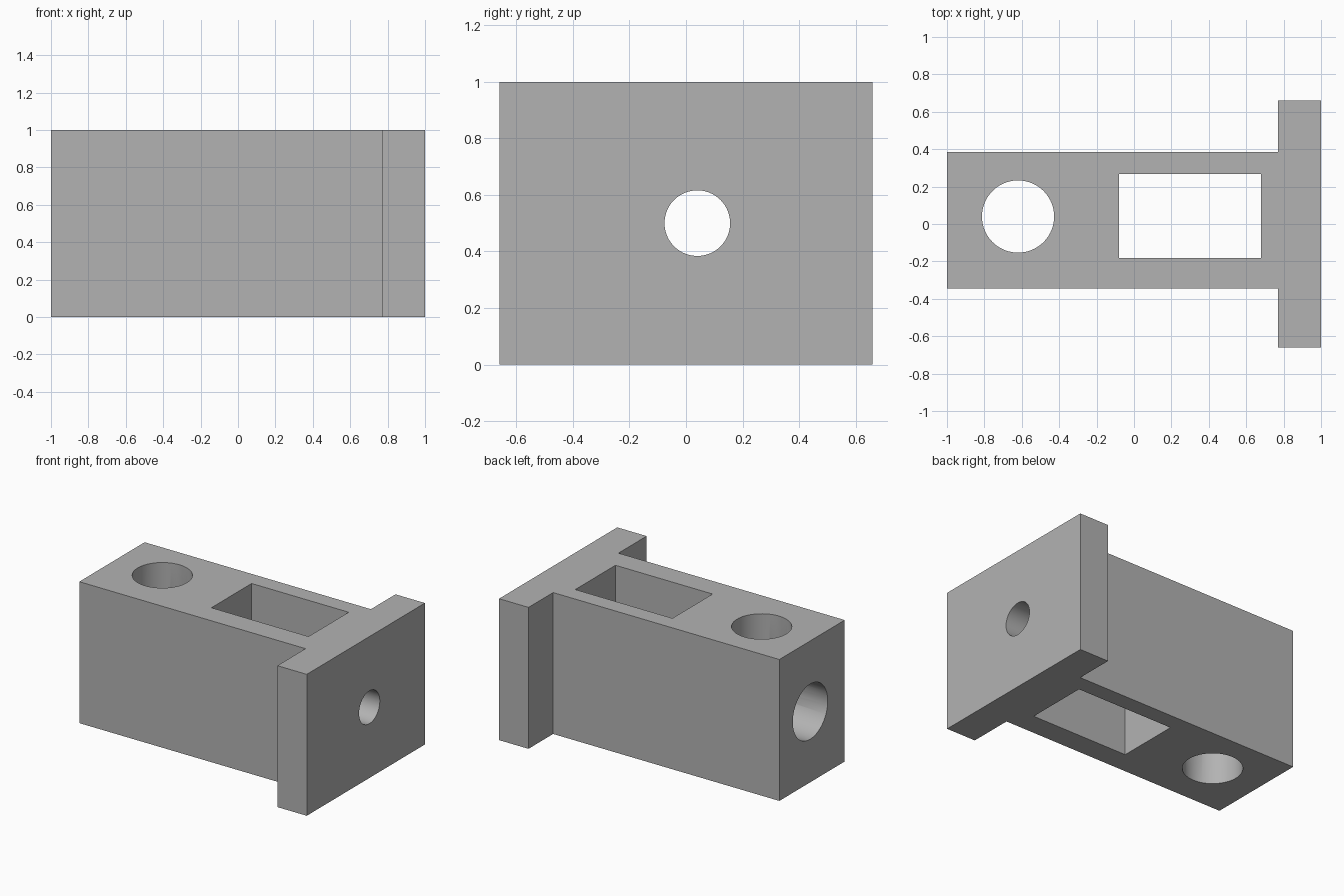
import bpy, bmesh, math
from mathutils import Matrix

cube = bpy.data.objects.get("Cube")
if cube:
    bpy.data.objects.remove(cube, do_unlink=True)

AXIS_Y = 0.04   # all holes share this centre line
MID_Z = 0.5

grey = bpy.data.materials.new("plain grey")
grey.use_nodes = True
colour = (0.45, 0.45, 0.45, 1)
grey.diffuse_color = colour
grey.node_tree.nodes["Principled BSDF"].inputs["Base Color"].default_value = colour


def finish(name, bm):
    bmesh.ops.recalc_face_normals(bm, faces=bm.faces)
    mesh = bpy.data.meshes.new(name)
    bm.to_mesh(mesh)
    bm.free()
    mesh.materials.append(grey)
    obj = bpy.data.objects.new(name, mesh)
    bpy.context.collection.objects.link(obj)
    return obj


def prism(name, outline, z0, z1):
    bm = bmesh.new()
    face = bm.faces.new([bm.verts.new((x, y, z0)) for x, y in outline])
    top = bmesh.ops.extrude_face_region(bm, geom=[face])["geom"]
    verts = [v for v in top if isinstance(v, bmesh.types.BMVert)]
    bmesh.ops.translate(bm, verts=verts, vec=(0, 0, z1 - z0))
    return finish(name, bm)


def cylinder(name, radius, length, centre, along_x=False):
    bm = bmesh.new()
    turn = Matrix.Rotation(math.pi / 2, 4, "Y") if along_x else Matrix()
    bmesh.ops.create_cone(bm, cap_ends=True, segments=96, radius1=radius, radius2=radius,
                          depth=length, matrix=Matrix.Translation(centre) @ turn)
    return finish(name, bm)


# T-shaped block: long body with a wide end plate
block = prism("bracket_block", [
    (-1, -0.345), (0.77, -0.345), (0.77, -0.66), (1, -0.66),
    (1, 0.66), (0.77, 0.66), (0.77, 0.385), (-1, 0.385)], 0, 1)

# Pocket, upright hole, wide end bore and narrow plate hole
cutters = [
    prism("pocket_cutter", [(-0.08, -0.183), (0.68, -0.183), (0.68, 0.266), (-0.08, 0.266)], -0.2, 1.2),
    cylinder("upright_hole_cutter", 0.193, 1.4, (-0.62, AXIS_Y, MID_Z)),
    cylinder("end_bore_cutter", 0.195, 1.3, (-0.55, AXIS_Y, MID_Z), True),
    cylinder("plate_hole_cutter", 0.116, 0.8, (0.8, AXIS_Y, MID_Z), True),
]

bpy.context.view_layer.objects.active = block
for cutter in cutters:
    cutter.hide_render = True
    cut = block.modifiers.new(cutter.name, "BOOLEAN")
    cut.operation = "DIFFERENCE"
    cut.solver = "EXACT"
    cut.object = cutter
    bpy.ops.object.modifier_apply(modifier=cut.name)
    bpy.data.objects.remove(cutter, do_unlink=True)

# Smooth hole walls, sharp edges
bpy.ops.object.select_all(action="DESELECT")
block.select_set(True)
bpy.ops.object.shade_smooth_by_angle(angle=math.radians(30))
